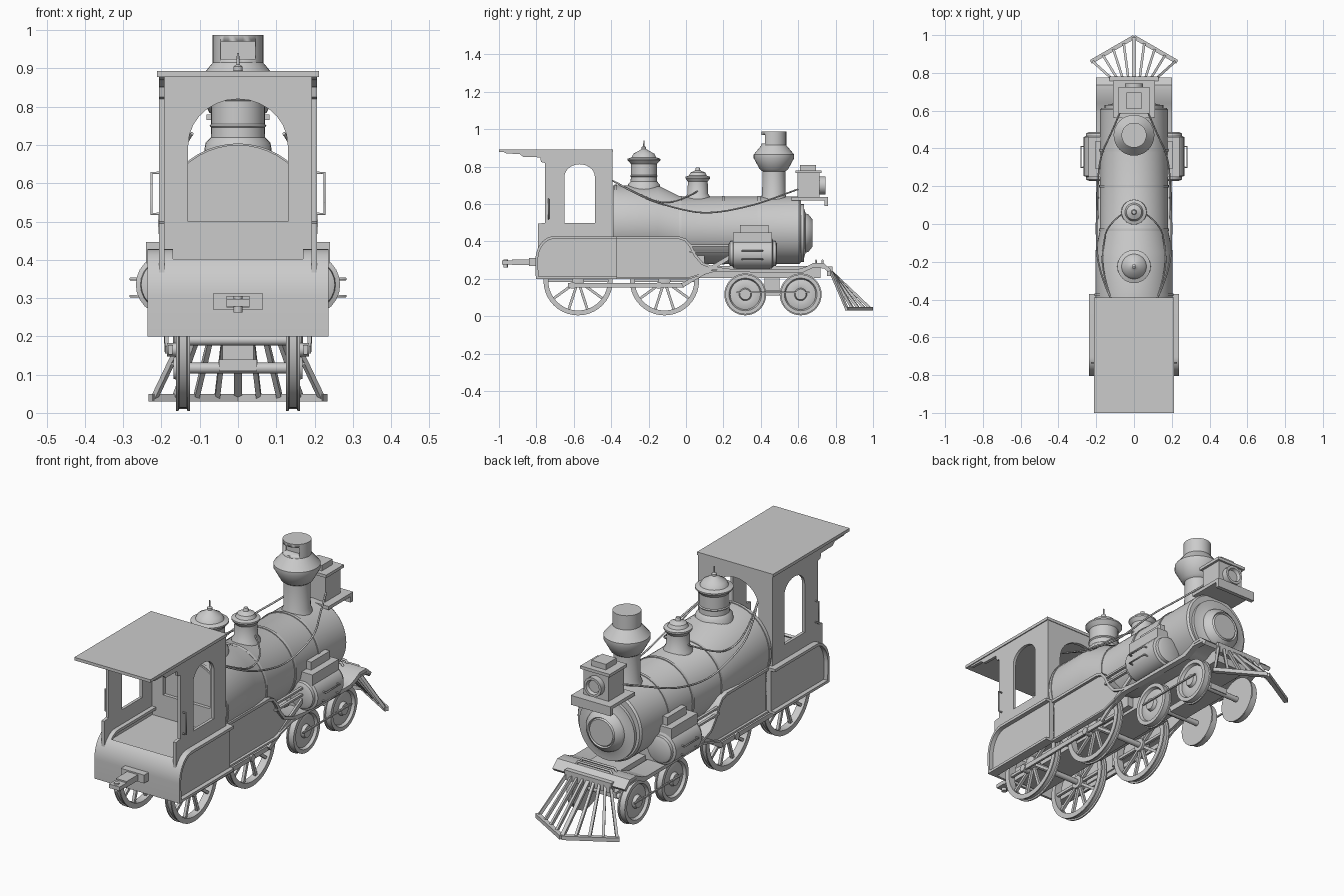
import bpy, bmesh
from math import sin, cos, pi, radians, hypot
from mathutils import Vector

if "Cube" in bpy.data.objects:
    bpy.data.objects.remove(bpy.data.objects["Cube"])

def finish(name, bm, angle=35):
    bmesh.ops.recalc_face_normals(bm, faces=bm.faces[:])
    me = bpy.data.meshes.new(name)
    bm.to_mesh(me)
    bm.free()
    me.polygons.foreach_set("use_smooth", [True] * len(me.polygons))
    me.set_sharp_from_angle(angle=radians(angle))
    ob = bpy.data.objects.new(name, me)
    bpy.context.collection.objects.link(ob)
    return ob

def box(name, x, y, z):
    bm = bmesh.new()
    bmesh.ops.create_cube(bm, size=1)
    for v in bm.verts:
        v.co = [(a + b) / 2 + c * (b - a) for (a, b), c in zip((x, y, z), v.co)]
    return finish(name, bm)

def bar(name, a, b, w, h=None):
    """Rectangular bar from a to b."""
    a, b = Vector(a), Vector(b)
    bm = bmesh.new()
    bmesh.ops.create_cube(bm, size=1)
    q = (b - a).to_track_quat('Y', 'Z')
    for v in bm.verts:
        v.co = (a + b) / 2 + q @ Vector((v.co.x * w, v.co.y * (b - a).length, v.co.z * (h or w)))
    return finish(name, bm)

def lathe(name, prof, loc, axis='z', seg=32, closed=False):
    """Revolve (radius, height[, z shift]) points round an axis."""
    bm = bmesh.new()
    rings = []
    for p in prof:
        r, h, dz = (*p, 0)[:3]
        ring = []
        for i in range(seg):
            c, s = r * cos(2 * pi * i / seg), r * sin(2 * pi * i / seg)
            co = {'z': (c, s, h), 'y': (c, h, s), 'x': (h, c, s)}[axis]
            ring.append(bm.verts.new(Vector(co) + Vector(loc) + Vector((0, 0, dz))))
        rings.append(ring)
    pairs = list(zip(rings, rings[1:])) + ([(rings[-1], rings[0])] if closed else [])
    for a, b in pairs:
        for i in range(seg):
            j = (i + 1) % seg
            bm.faces.new((a[i], a[j], b[j], b[i]))
    if not closed:
        bm.faces.new(rings[0])
        bm.faces.new(rings[-1])
    return finish(name, bm)

def prism(name, loops, axis, lo, hi):
    """Extrude an outline (with optional holes) along x or y."""
    bm = bmesh.new()
    for loop in loops:
        vs = [bm.verts.new((lo, u, v) if axis == 'x' else (u, lo, v)) for u, v in loop]
        for i in range(len(vs)):
            bm.edges.new((vs[i - 1], vs[i]))
    n = Vector((1, 0, 0) if axis == 'x' else (0, 1, 0))
    bmesh.ops.triangle_fill(bm, use_beauty=True, edges=bm.edges[:], normal=n)
    ext = bmesh.ops.extrude_face_region(bm, geom=bm.faces[:])
    bmesh.ops.translate(bm, verts=[g for g in ext['geom'] if isinstance(g, bmesh.types.BMVert)], vec=n * (hi - lo))
    return finish(name, bm)

def strip(path, t):
    """Closed outline of a band of thickness t along a path."""
    off = []
    for i, p in enumerate(path):
        a, b = path[max(i - 1, 0)], path[min(i + 1, len(path) - 1)]
        d = hypot(b[0] - a[0], b[1] - a[1])
        off.append((p[0] + (b[1] - a[1]) / d * t, p[1] - (b[0] - a[0]) / d * t))
    return path + off[::-1]

def arc(cu, cv, ru, rv, a0, a1, n=10):
    return [(cu + ru * cos(radians(a0 + (a1 - a0) * i / n)), cv + rv * sin(radians(a0 + (a1 - a0) * i / n))) for i in range(n + 1)]

def tube(name, pts, r, smooth=True):
    cu = bpy.data.curves.new(name, 'CURVE')
    cu.dimensions = '3D'
    cu.bevel_depth, cu.bevel_resolution, cu.resolution_u, cu.use_fill_caps = r, 1, 5, True
    sp = cu.splines.new('NURBS' if smooth else 'POLY')
    sp.points.add(len(pts) - 1)
    for p, co in zip(sp.points, pts):
        p.co = (*co, 1)
    if smooth:
        sp.use_endpoint_u, sp.order_u = True, 3
    bpy.context.collection.objects.link(bpy.data.objects.new(name, cu))

# Boiler, bands and smokebox door
lathe("boiler", [(.205, -.39, .035), (.205, -.15, .035), (.18, -.03), (.18, .605), (.172, .615)], (0, 0, .46), 'y', 48)
for y in (-.375, -.03, .2, .39):
    r, c = (.209, .495) if y < -.3 else (.184, .46)
    lathe("boiler_band", [(r, y - .007), (r, y + .007)], (0, 0, c), 'y', 48)
lathe("smokebox_door", [(.155, .6), (.155, .63), (.13, .632), (.105, .64), (.1, .655), (.075, .675), (.07, .668), (.065, .675)], (0, 0, .445), 'y', 40)

# Chimney with rear opening
stack = lathe("chimney", [(.085, .59), (.063, .65), (.061, .775), (.075, .785), (.108, .845), (.108, .865), (.066, .915), (.066, .987)], (0, .47, 0))
cut = box("chimney_cutter", (-.045, .045), (.38, .45), (.925, .97))
cut.hide_render = True
cut.hide_viewport = True
m = stack.modifiers.new("opening", 'BOOLEAN')
m.operation, m.object = 'DIFFERENCE', cut

# Domes
lathe("steam_dome", [(.092, .66), (.085, .705), (.071, .72), (.07, .745), (.074, .75), (.07, .755), (.07, .815), (.088, .835), (.088, .842), (.066, .85),
      (.055, .87), (.025, .886), (.012, .895), (.012, .905), (.004, .91), (.003, .94)], (0, -.225, 0))
lathe("sand_dome", [(.07, .61), (.066, .64), (.055, .655), (.053, .72), (.066, .738), (.066, .746), (.048, .752), (.04, .768), (.014, .78), (.01, .795)], (0, .063, 0))

# Headlamp on its shelf
box("lamp_shelf", (-.11, .11), (.565, .76), (.62, .637))
box("lamp_shelf_front", (-.11, .11), (.74, .76), (.59, .63))
box("lamp_body", (-.07, .07), (.595, .715), (.637, .765))
box("lamp_eave", (-.082, .082), (.585, .725), (.765, .78))
box("lamp_cap", (-.04, .04), (.61, .695), (.78, .808))
lathe("lamp_lens", [(.048, .71), (.048, .745), (.036, .745), (.03, .73)], (0, 0, .7), 'y', 24)

# Cab front wall, floor and roof
arch = [(-.13, .5), (.13, .5)] + arc(0, .70, .13, .12, 0, 180, 14)
prism("cab_front_wall", [[(-.205, .38), (.205, .38), (.205, .88), (-.205, .88)], arch], 'y', -.41, -.393)
box("cab_floor", (-.205, .205), (-.77, -.39), (.365, .385))
box("cab_roof", (-.212, .212), (-1, -.39), (.878, .893))
window = [(-.65, .5), (-.487, .5)] + arc(-.5685, .745, .0815, .068, 0, 180, 14)
wall = [(-.393, .36), (-.393, .88), (-.98, .88), (-.96, .87), (-.89, .868), (-.87, .852), (-.78, .85), (-.775, .825),
        (-.755, .82), (-.755, .5), (-.79, .495), (-.79, .36)]

# Running board paths
rear = [(-.803, .2)] + arc(-.705, .3, .1, .128, 180, 90, 12) + [(-.37, .428)]
front = [(-.37, .428), (-.04, .428), (0, .415), (.03, .38), (.055, .33), (.09, .288), (.15, .265), (.25, .252),
         (.6, .252), (.64, .264), (.68, .285), (.735, .285), (.775, .25)]
lower = [(.75, .255), (.68, .26), (.62, .232), (.15, .238), (.07, .215), (.02, .2), (-.37, .2)]
prism("rear_plate", [strip(rear[:9], .012)], 'x', -.235, .235)
prism("front_deck", [strip(front[8:], .02)], 'x', -.2, .2)
box("main_frame", (-.09, .09), (-.78, .72), (.205, .27))

def wheel(name, s, y, r, spokes):
    c = (0, y, r + .005)
    x0, x1 = s * .125, s * .162
    if spokes:
        lathe(name + "_tyre", [(r * .86, x0), (r, x0), (r, x0 + s * .007), (r * .96, x0 + s * .009), (r * .96, x1 - s * .009),
              (r, x1 - s * .006), (r, x1), (r * .86, x1)], c, 'x', 40, True)
        lathe(name + "_hub", [(.032, s * .125), (.032, s * .165), (.016, s * .17)], c, 'x', 20)
        for i in range(spokes):
            a = 2 * pi * i / spokes
            d = Vector((0, cos(a), sin(a)))
            o = Vector((s * .143, y, r + .005))
            bar(name + "_spoke", o + d * .02, o + d * r * .9, .014, .014)
    else:
        lathe(name, [(r * .2, x0), (r, x0), (r, x0 + s * .007), (r * .95, x0 + s * .009), (r * .95, x1), (r * .78, x1), (r * .72, x1 - s * .014),
              (r * .5, x1 - s * .006), (r * .3, x1 - s * .01), (r * .25, x1 + s * .006), (r * .1, x1 + s * .006)], c, 'x', 36)

def xr(s, a, b):
    return (min(s * a, s * b), max(s * a, s * b))

for s in (1, -1):
    # Cab sides and grab rails
    prism("cab_side", [wall, window], 'x', *xr(s, .192, .207))
    tube("grab_rail", [(s * .2, -.735, .52), (s * .226, -.735, .52), (s * .226, -.735, .627), (s * .2, -.735, .627)], .004, False)
    # Fender and skirt with raised trims
    prism("rear_fender", [rear + [(-.37, .2)]], 'x', *xr(s, .19, .215))
    prism("rear_fender_trim", [strip(rear, .014)], 'x', *xr(s, .17, .237))
    box("rear_fender_sill", xr(s, .19, .237), (-.803, -.37), (.2, .213))
    prism("skirt", [front + lower], 'x', *xr(s, .172, .188))
    prism("skirt_trim", [strip(front, .014)], 'x', *xr(s, .1, .202))
    prism("skirt_sill", [strip(lower[::-1], -.01)], 'x', *xr(s, .172, .202))
    # Wheels and rods
    for y in (-.577, -.115):
        wheel("driving_wheel", s, y, .185, 10)
        lathe("crank_pin", [(.018, s * .15), (.018, s * .186)], (0, y - .03, .165), 'x', 12)
    for y in (.317, .613):
        wheel("leading_wheel", s, y, .112, 0)
    bar("coupling_rod", (s * .176, -.63, .165), (s * .176, -.01, .165), .01, .024)
    bar("truck_rod", (s * .172, .27, .128), (s * .172, .66, .128), .007)
    bar("main_rod", (s * .186, -.02, .165), (s * .195, .24, .32), .01, .022)
    for z in (.345, .378):
        bar("guide_bar", (s * .195, .02, z), (s * .195, .25, z), .014, .01)
    # Cylinder, steam chest and side rails
    lathe("steam_cylinder", [(.05, .228), (.066, .235), (.068, .25), (.08, .255), (.08, .46), (.068, .465), (.066, .48), (.05, .487)],
          (s * .187, 0, .335), 'y', 24)
    box("steam_chest", xr(s, .13, .24), (.25, .46), (.39, .447))
    box("steam_chest_lid", xr(s, .14, .205), (.29, .44), (.44, .487))
    for z in (.305, .35):
        tube("cylinder_rail", [(s * .25, .3, z), (s * .281, .3, z), (s * .281, .41, z), (s * .25, .41, z)], .004, False)
    # Cords along the boiler
    tube("lamp_cord", [(s * .12, -.4, .73), (s * .19, -.25, .64), (s * .2, -.05, .575), (s * .195, .12, .545), (s * .185, .35, .59),
                       (s * .12, .48, .635), (s * .07, .6, .68)], .0045)
    tube("dome_cord", [(s * .12, -.4, .73), (s * .17, -.25, .65), (s * .165, -.12, .60), (s * .14, 0, .63), (s * .05, .063, .67)], .004)
    # Cowcatcher foot
    bar("cowcatcher_foot", (s * .225, .86, .04), (0, .99, .04), .022, .02)
    bar("cowcatcher_edge_foot", (s * .215, .855, .04), (s * .225, .87, .04), .02)

# Axles, cylinder saddle and ash pan
for y, r in ((-.577, .19), (-.115, .19), (.317, .117), (.613, .117)):
    lathe("axle", [(.014, -.14), (.014, .14)], (0, y, r), 'x', 12)
box("cylinder_saddle", (-.17, .17), (.27, .45), (.25, .4))
box("truck_frame", (-.05, .05), (.3, .63), (.11, .14))
box("truck_pivot", (-.04, .04), (.42, .5), (.13, .26))
box("boiler_foot", (-.12, .12), (-.39, .1), (.22, .33))

# Cowcatcher bars, beam and deck rails
box("cowcatcher_beam", (-.13, .13), (.755, .782), (.215, .265))
for i in range(-4, 5):
    t = i / 4
    w = .02 if i == 0 else .013
    bar("cowcatcher_bar", (t * .12, .772, .245), (t * .218, .988 - .128 * abs(t), .04), w, .014)
for y in (.695, .73):
    tube("deck_rail", [(-.1, y, .28), (-.09, y, .298), (.09, y, .298), (.1, y, .28)], .006, False)

# Rear coupler
box("coupler_plate", (-.065, .065), (-.84, -.8), (.27, .312))
bar("coupler_shank", (0, -.82, .29), (0, -.93, .29), .06, .03)
box("coupler_head", (-.03, .03), (-.985, -.92), (.278, .298))
lathe("coupler_pin", [(.012, .262), (.012, .305)], (0, -.965, 0), 'z', 12)
